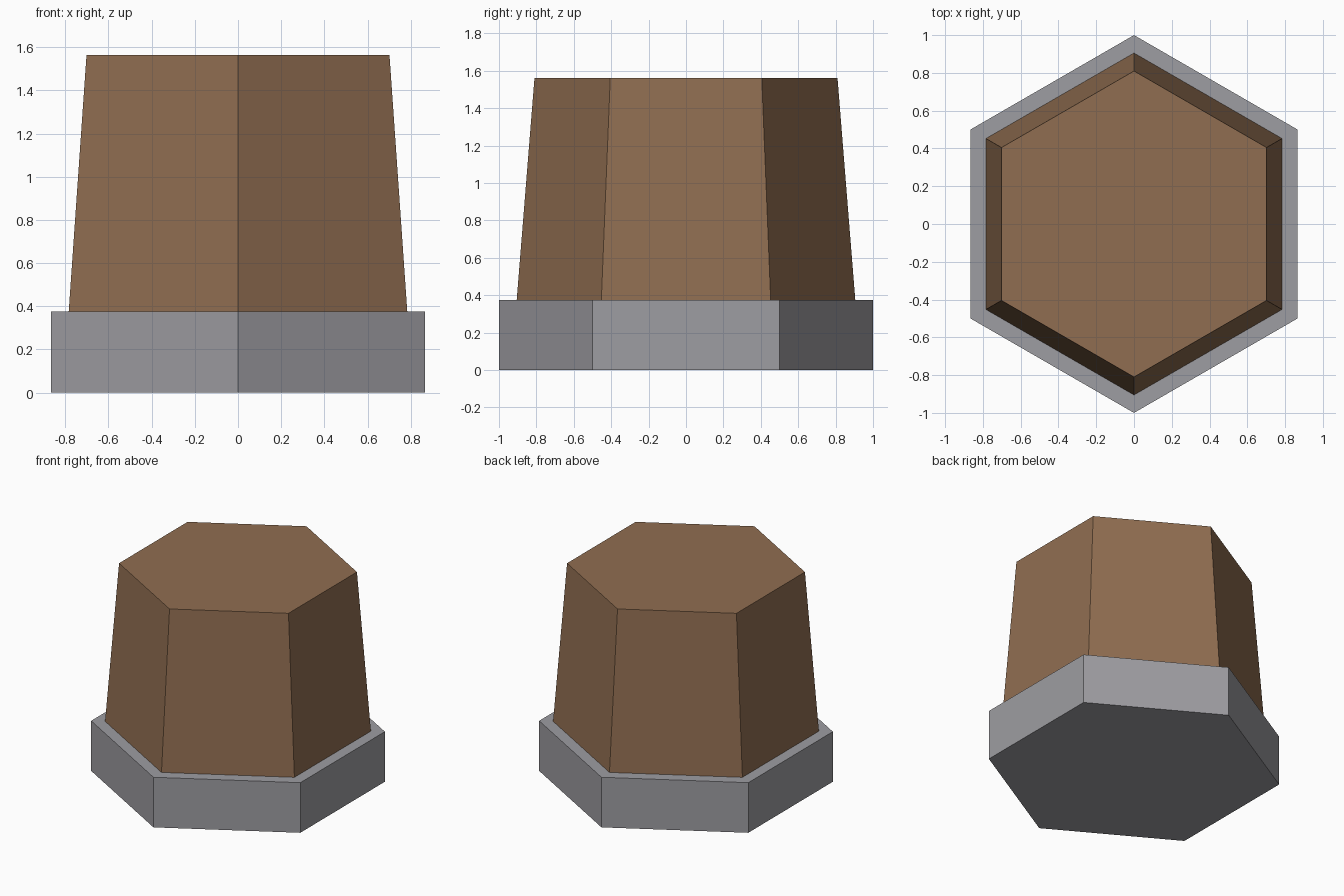
import bpy
import bmesh
from math import sin, cos, tau

cube = bpy.data.objects.get("Cube")
if cube:
    bpy.data.objects.remove(cube, do_unlink=True)


def make_material(name, rgb):
    mat = bpy.data.materials.new(name)
    mat.use_nodes = True
    color = (*rgb, 1.0)
    mat.diffuse_color = color
    mat.node_tree.nodes["Principled BSDF"].inputs["Base Color"].default_value = color
    return mat


def hex_frustum(name, bottom_radius, top_radius, z_bottom, z_top, mat):
    """Closed six-sided solid with corners pointing along the y axis."""
    bm = bmesh.new()
    rings = [
        [bm.verts.new((r * sin(i * tau / 6), r * cos(i * tau / 6), z)) for i in range(6)]
        for r, z in ((bottom_radius, z_bottom), (top_radius, z_top))
    ]
    for ring in rings:
        bm.faces.new(ring)
    for i in range(6):
        j = (i + 1) % 6
        bm.faces.new((rings[0][i], rings[0][j], rings[1][j], rings[1][i]))
    bmesh.ops.recalc_face_normals(bm, faces=bm.faces)
    mesh = bpy.data.meshes.new(name)
    bm.to_mesh(mesh)
    bm.free()
    mesh.materials.append(mat)
    obj = bpy.data.objects.new(name, mesh)
    bpy.context.collection.objects.link(obj)
    return obj


brown = make_material("brown", (0.28, 0.155, 0.082))
grey = make_material("grey", (0.34, 0.337, 0.36))

# Straight-sided collar at the foot
hex_frustum("base_collar", 1.0, 1.0, 0.0, 0.375, grey)

# Tapered body, seated just above the underside of the collar
hex_frustum("tapered_body", 0.935, 0.81, 0.002, 1.5625, brown)
